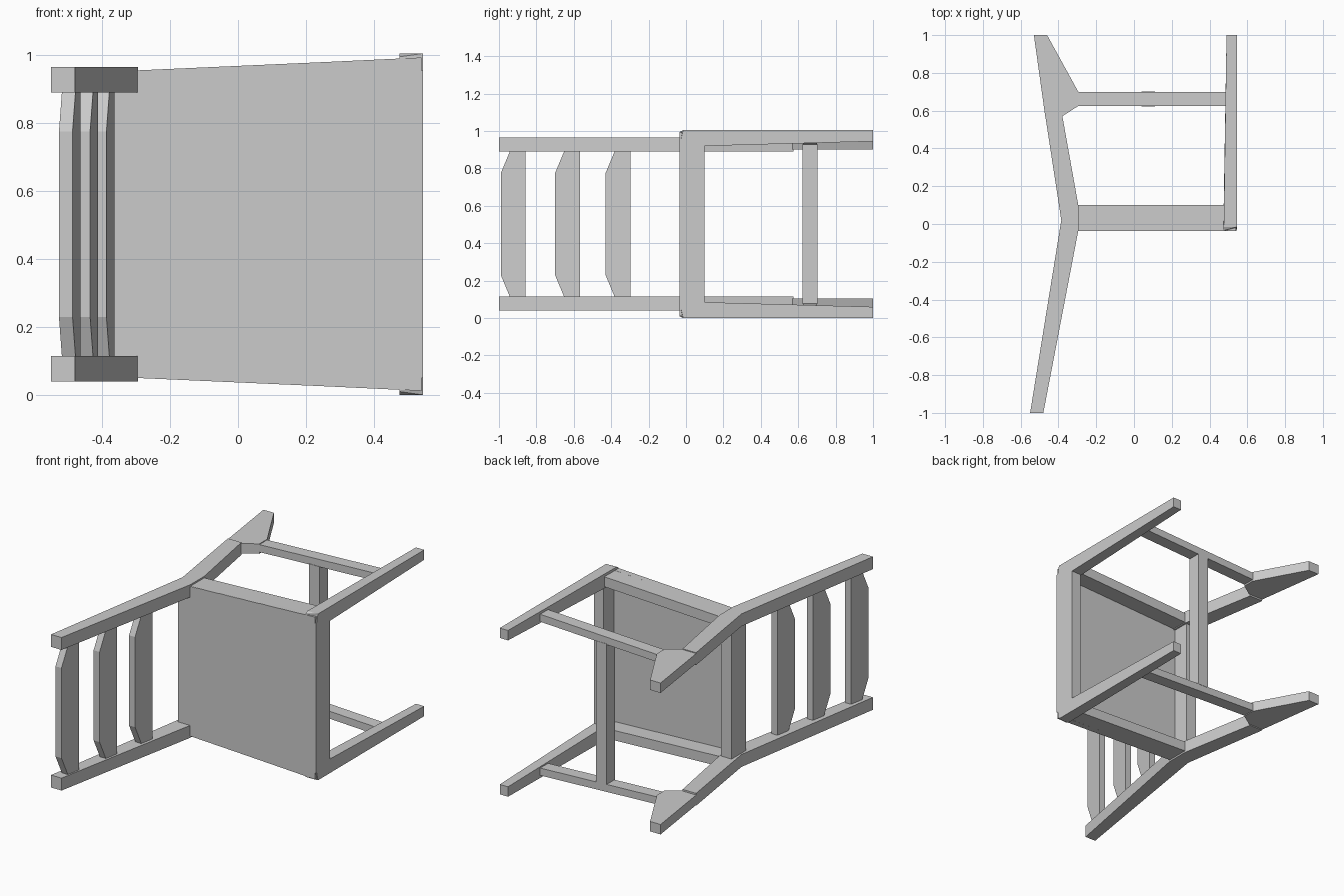
import bpy, bmesh

if "Cube" in bpy.data.objects:
    bpy.data.objects.remove(bpy.data.objects["Cube"])

W = 1.005  # chair lies on its side: its width runs along z


def finish(name, bm):
    bmesh.ops.recalc_face_normals(bm, faces=bm.faces)
    me = bpy.data.meshes.new(name)
    bm.to_mesh(me)
    bm.free()
    bpy.context.collection.objects.link(bpy.data.objects.new(name, me))


def flip(z, side):
    return W - z if side else z


def prism(name, outline, z0, z1, side=0):
    """Extrude an xy outline from z0 to z1, optionally mirrored to the far side."""
    bm = bmesh.new()
    f = bm.faces.new([bm.verts.new((x, y, flip(z0, side))) for x, y in outline])
    r = bmesh.ops.extrude_face_region(bm, geom=[f])
    for v in r["geom"]:
        if isinstance(v, bmesh.types.BMVert):
            v.co.z = flip(z1, side)
    finish(name, bm)


def hull(name, pts, side=0):
    """Convex solid through the given corners."""
    bm = bmesh.new()
    for x, y, z in pts:
        bm.verts.new((x, y, flip(z, side)))
    bmesh.ops.convex_hull(bm, input=bm.verts)
    bmesh.ops.dissolve_limit(bm, angle_limit=0.01, verts=bm.verts, edges=bm.edges)
    finish(name, bm)


def rect(x0, x1, y0, y1):
    return [(x0, y0), (x1, y0), (x1, y1), (x0, y1)]


for side, tag in enumerate(("left", "right")):
    # bent back post, from the top of the back down to the flared foot
    prism("back_post_" + tag,
          [(-.55, -1), (-.48, -1), (-.295, -.035), (-.295, .1),
           (-.38, .575), (-.47, .575), (-.385, .02)], .04, .115, side)
    prism("back_foot_" + tag,
          [(-.47, .57), (-.38, .57), (-.295, .625), (-.295, .70),
           (-.46, 1), (-.53, 1)], .045, .105, side)
    # tapered front leg with a clipped top corner
    hull("front_leg_" + tag,
         [(.475, -.035, 0.01), (.475, -.035, .085), (.545, -.035, .085),
          (.545, -.015, 0), (.475, -.015, 0), (.475, .1, .085), (.545, .1, .085),
          (.49, 1, 0), (.545, 1, 0), (.545, 1, .06), (.49, 1, .06)], side)
    # side rail under the seat and side stretcher, both splayed towards the front
    for name, y0, y1, t in (("side_rail_", -.035, .1, .06), ("side_stretcher_", .625, .70, .045)):
        hull(name + tag,
             [(x, y, z + d) for x, z in ((-.3, .05), (.49, .015))
              for y in (y0, y1) for d in (0, t)], side)

# seat board, wider at the front
hull("seat", [(x, y, z) for y in (-.036, 0)
              for x, z in ((-.375, .055), (-.375, W - .055), (.54, .012), (.54, W - .012))])

# front and back rails, cross stretcher
prism("front_rail", rect(.48, .545, -.035, .1), .05, W - .05)
prism("back_rail", rect(-.375, -.305, -.034, .1), .08, W - .08)
prism("cross_stretcher", rect(.04, .11, .622, .702), .075, W - .075)

# three back slats, following the lean of the posts, with clipped upper corners
for i, y0 in enumerate((-.99, -.70, -.43)):
    pts = []
    for y, z in ((y0, .23), (y0 + .05, .11), (y0 + .133, .11)):
        cx = -.507 + .178 * (y + .99)
        for x in (cx - .02, cx + .02):
            pts += [(x, y, z), (x, y, W - z)]
    hull(f"back_slat_{i + 1}", pts)
